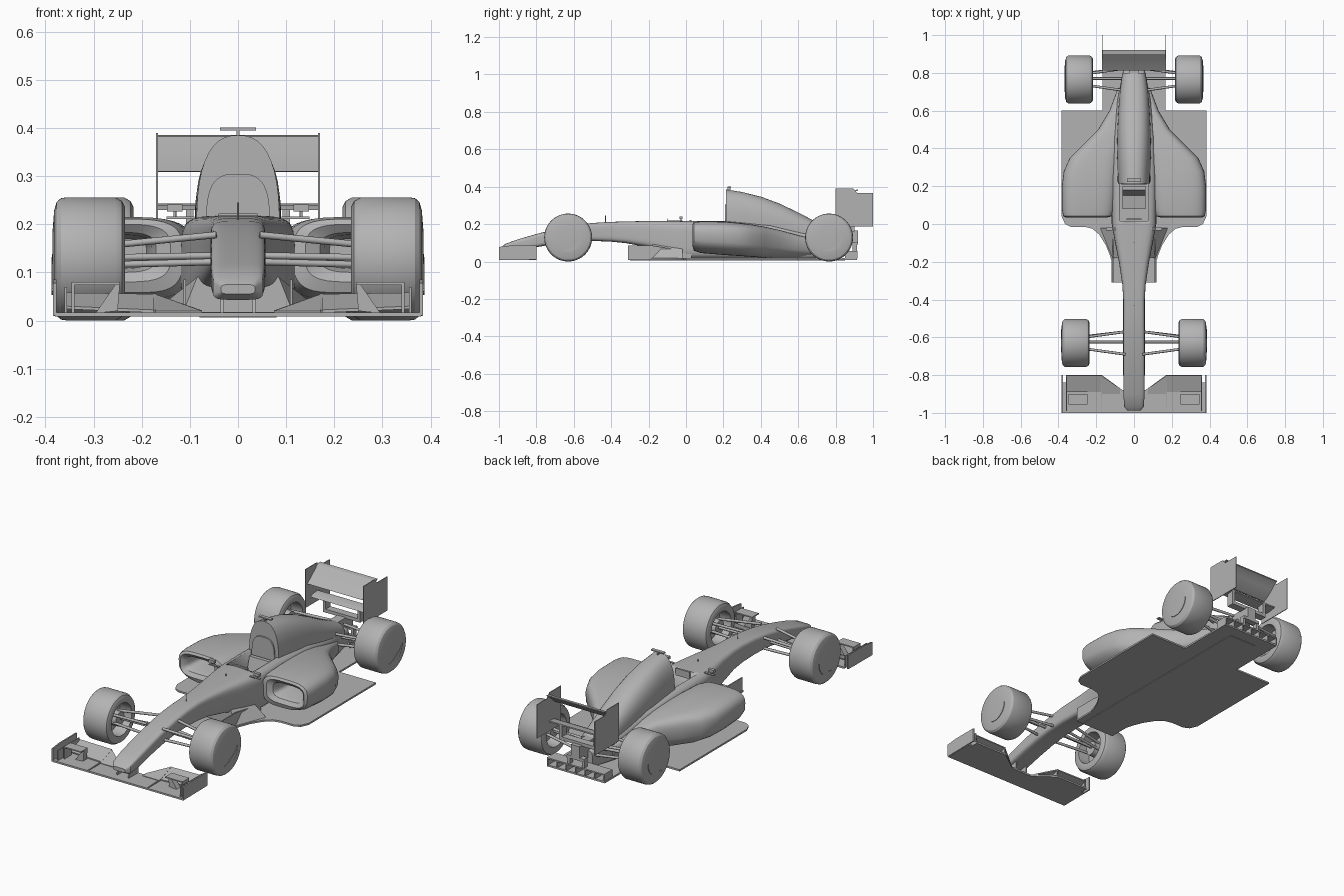
import bpy, bmesh, math
from mathutils import Vector

if "Cube" in bpy.data.objects:
    bpy.data.objects.remove(bpy.data.objects["Cube"])

grey = bpy.data.materials.new("dark_grey")
grey.diffuse_color = (.45, .45, .45, 1)
grey.use_nodes = True
grey.node_tree.nodes["Principled BSDF"].inputs["Base Color"].default_value = grey.diffuse_color


def make(name, bm, mirror=False, smooth=True):
    bmesh.ops.recalc_face_normals(bm, faces=bm.faces)
    me = bpy.data.meshes.new(name)
    bm.to_mesh(me)
    bm.free()
    me.materials.append(grey)
    ob = bpy.data.objects.new(name, me)
    bpy.context.collection.objects.link(ob)
    bpy.ops.object.select_all(action='DESELECT')
    bpy.context.view_layer.objects.active = ob
    ob.select_set(True)
    if smooth:
        bpy.ops.object.shade_smooth_by_angle(angle=math.radians(32))
    if mirror:
        m = ob.modifiers.new("Mirror", 'MIRROR')
        m.use_mirror_merge = False
    return ob


def loft(name, rings, mirror=False):
    """Skin a list of closed rings and cap both ends."""
    bm = bmesh.new()
    vs = [[bm.verts.new(p) for p in r] for r in rings]
    n = len(vs[0])
    for a, b in zip(vs, vs[1:]):
        for i in range(n):
            j = (i + 1) % n
            bm.faces.new((a[i], a[j], b[j], b[i]))
    bm.faces.new(vs[0])
    bm.faces.new(vs[-1])
    return make(name, bm, mirror)


def prism(name, pts, axis, a, b, mirror=False):
    """Extrude a 2D outline along an axis from a to b."""
    place = {'x': lambda p, t: (t, p[0], p[1]),
             'y': lambda p, t: (p[0], t, p[1]),
             'z': lambda p, t: (p[0], p[1], t)}[axis]
    return loft(name, [[place(p, t) for p in pts] for t in (a, b)], mirror)


def box(name, x0, x1, y0, y1, z0, z1, mirror=False):
    return prism(name, [(x0, y0), (x1, y0), (x1, y1), (x0, y1)], 'z', z0, z1, mirror)


def section(y, x0, x1, z0, z1, n=4.0, under=0.0, count=40):
    """Rounded-rectangle cross-section; under pulls the lower outer side inwards."""
    out = []
    for i in range(count):
        t = 2 * math.pi * (i + 0.5) / count
        c, s = math.cos(t), math.sin(t)
        u = math.copysign(abs(c) ** (2 / n), c)
        v = math.copysign(abs(s) ** (2 / n), s)
        x = (x0 + x1) / 2 + u * (x1 - x0) / 2
        if v < 0:
            x -= under * v * v * (u + 1) / 2
        out.append((x, y, (z0 + z1) / 2 + v * (z1 - z0) / 2))
    return out


def rod(name, p, q, r, mirror=True):
    p, q = Vector(p), Vector(q)
    d = q - p
    bm = bmesh.new()
    bmesh.ops.create_cone(bm, cap_ends=True, segments=12, radius1=r, radius2=r, depth=d.length)
    bm.transform(d.to_track_quat('Z', 'Y').to_matrix().to_4x4())
    bmesh.ops.translate(bm, verts=bm.verts, vec=(p + q) / 2)
    return make(name, bm, mirror)


# Chassis from nose tip to gearbox, with the cockpit cut out
spine = [(-.988, .035, .055, .075), (-.967, .052, .043, .094), (-.9, .056, .052, .118),
         (-.8, .057, .076, .147), (-.7, .057, .095, .173), (-.6, .057, .107, .193),
         (-.5, .057, .11, .206), (-.4, .057, .106, .212), (-.32, .062, .098, .214),
         (-.2, .08, .075, .217), (-.1, .1, .04, .218), (0, .118, .012, .218),
         (.23, .12, .012, .218), (.45, .11, .012, .2), (.65, .09, .012, .155), (.85, .05, .03, .12)]
chassis = loft("chassis", [section(y, -w, w, a, b, 5) for y, w, a, b in spine])
cutter = box("cockpit_cutter", -.075, .075, .015, .216, .06, .4)
mod = chassis.modifiers.new("Cockpit", 'BOOLEAN')
mod.operation = 'DIFFERENCE'
mod.object = cutter
bpy.context.view_layer.objects.active = chassis
bpy.ops.object.modifier_apply(modifier="Cockpit")
bpy.data.objects.remove(cutter)

# Engine cover with airbox and headrest
cover = [(.215, .086, .385), (.3, .088, .372), (.4, .09, .347), (.5, .088, .31),
         (.6, .083, .262), (.7, .075, .21), (.8, .062, .165)]
loft("engine_cover", [section(y, -w, w, .4 - t if y < .3 else .06, t, 2.5) for y, w, t in cover])
loft("headrest", [section(y, -.066, .066, .1, .305, 3) for y in (.208, .22)])

# Steering wheel and seat
box("steering_wheel", -.04, .04, .02, .03, .185, .222)
prism("seat", [(.08, .06), (.2, .06), (.2, .2), (.18, .2), (.15, .09), (.08, .08)], 'x', -.06, .06)

# Sidepods, inlet skin first and then the outer skin
pods = [(.18, .19, .32, .115, .17), (.07, .18, .335, .108, .178), (.048, .17, .345, .1, .183),
        (.035, .14, .36, .08, .2), (.042, .115, .375, .058, .211), (.08, .1, .382, .045, .215),
        (.2, .09, .382, .035, .214), (.28, .08, .372, .03, .207), (.35, .07, .34, .025, .198),
        (.42, .06, .27, .02, .186), (.5, .05, .19, .018, .168), (.6, .04, .13, .016, .14),
        (.72, .03, .085, .016, .11)]
loft("sidepod", [section(y, a, b, c, d, 3.6, .05 if i > 3 else 0)
                 for i, (y, a, b, c, d) in enumerate(pods)], True)

# Floor, plank and bargeboards
half = [(.118, -.31), (.118, -.2), (.128, -.165), (.15, -.11), (.185, -.055), (.22, -.025),
        (.26, -.015), (.335, -.015), (.365, 0), (.383, .04), (.383, .6), (.168, .6), (.168, .915)]
prism("floor", half + [(-x, y) for x, y in reversed(half)], 'z', .009, .018)
box("plank", -.08, .08, -.3, .85, .006, .01)
prism("bargeboard", [(-.31, .012), (-.31, .085), (-.18, .085), (.03, .05), (.03, .012)],
      'x', .108, .113, True)
loft("keel", [[(0, y, .09), (.085, y, .09), (x, y, .015), (0, y, .015)]
              for y, x in ((-.18, .115), (-.02, .18))], True)

# Wheels: revolved tyre with a hollow inner rim and a crescent on the outer disc
tyre = [(0, .386), (.06, .385), (.1, .382), (.118, .377), (.126, .368), (.128, .355),
        (.128, .255), (.12, .241), (.108, .235), (.084, .236), (.08, .3), (.04, .3),
        (.036, .245), (0, .245)]
for place, yc, shift in (("front", -.63, 0), ("rear", .765, -.018)):
    bm = bmesh.new()
    vs = [bm.verts.new((x + shift, yc, .128 + r)) for r, x in tyre]
    es = [bm.edges.new(e) for e in zip(vs, vs[1:])]
    bmesh.ops.spin(bm, geom=vs + es, cent=(0, yc, .128), axis=(1, 0, 0),
                   angle=2 * math.pi, steps=64)
    bmesh.ops.remove_doubles(bm, verts=bm.verts, dist=1e-4)
    make(place + "_wheel", bm, True)
    curve = [(243 + 12 * i, .075) for i in range(11)]
    curve += [(243 + 12 * i, .075 - .026 * math.sin(math.pi * i / 10)) for i in range(9, 0, -1)]
    prism(place + "_wheel_crescent", [(yc + r * math.cos(math.radians(a)),
                                       .128 + r * math.sin(math.radians(a))) for a, r in curve],
          'x', .38 + shift, .387 + shift, True)

# Suspension arms
for i, (y0, z0, y1, z1) in enumerate([(-.57, .178, -.605, .153), (-.69, .178, -.655, .153),
                                      (-.57, .122, -.6, .115), (-.69, .122, -.655, .115),
                                      (-.625, .135, -.625, .13)]):
    rod(f"front_arm_{i}", (.045, y0, z0), (.3, y1, z1), .007)
    rod(f"rear_arm_{i}", (.04, y0 + 1.395, z0 - .03), (.285, y1 + 1.395, z1), .007)

# Front wing
prism("front_wing_plane", [(0, -1), (.38, -1), (.38, -.84), (.36, -.84), (.36, -.8), (.17, -.8),
                           (.06, -.88), (0, -.88)], 'z', .008, .017, True)
prism("front_endplate", [(-1, .01), (-1, .078), (-.94, .085), (-.8, .085), (-.8, .012)],
      'x', .377, .384, True)
loft("front_flap", [[(x, y0, z0), (x, -.803, z1), (x, -.803, z1 - .006), (x, y0, z0 - .006)]
                    for x, y0, z0, z1 in ((.172, -.89, .022, .055), (.36, -.89, .03, .058))], True)
loft("inner_flap", [[(x, y0, .02), (x, y1, z1), (x, y1, z1 - .006), (x, y0, .012)]
                    for x, y0, y1, z1 in ((.075, -.9, -.87, .021), (.172, -.9, -.803, .055))], True)
prism("wing_fence", [(-.995, .015), (-.803, .015), (-.803, .056), (-.89, .024), (-.995, .02)],
      'x', .17, .175, True)
prism("winglet_fence", [(.245, .08), (.251, .08), (.296, .015), (.25, .02)], 'y', -.93, -.9, True)
box("winglet", .245, .345, -.955, -.9, .074, .08, True)
box("winglet_side", .34, .346, -.955, -.9, .015, .08, True)
box("wing_rail", .355, .36, -.99, -.81, .015, .07, True)
prism("nose_pylon", [(-.96, .012), (-.88, .012), (-.88, .065), (-.95, .055)], 'x', .03, .036, True)

# Rear wing
prism("rear_endplate", [(.8, .188), (.8, .39), (.895, .39), (.915, .366), (1, .366), (1, .188)],
      'x', .166, .17, True)
prism("rear_wing", [(.812, .31), (.84, .33), (.87, .355), (.9, .382), (.92, .385),
                    (.92, .38), (.905, .374), (.88, .35), (.85, .325), (.82, .308)], 'x', -.167, .167)
prism("beam_wing", [(.84, .23), (.86, .24), (.9, .243), (.9, .236), (.86, .23)], 'x', -.167, .167)
box("beam_post", .092, .108, .86, .9, .165, .238, True)
box("beam_cross_member", -.108, .108, .86, .9, .16, .178)
prism("gearbox_tail", [(.78, .06), (.9, .1), (.92, .1), (.92, .165), (.78, .165)], 'x', -.025, .025)
box("tail_post", .035, .05, .89, .915, .055, .1, True)
box("tail_bridge", -.05, .05, .89, .92, .09, .105)

# Diffuser cells
box("diffuser_roof", -.167, .167, .85, .918, .05, .057)
for i in range(7):
    x = -.164 + i * .328 / 6
    box(f"diffuser_strake_{i}", x - .003, x + .003, .85, .918, .015, .052)

# Mirrors, antennas and camera bar
box("mirror", .115, .147, -.035, -.018, .226, .241, True)
rod("mirror_stalk", (.131, -.026, .215), (.131, -.026, .228), .003)
box("mirror_foot", .09, .148, -.032, -.02, .211, .216, True)
rod("nose_antenna", (0, -.43, .205), (0, -.43, .245), .002, False)
rod("cockpit_antenna", (0, -.1, .21), (0, -.1, .23), .002, False)
box("camera_bar", -.037, .037, .222, .24, .395, .401)
box("camera_post", -.003, .003, .222, .238, .375, .397)
